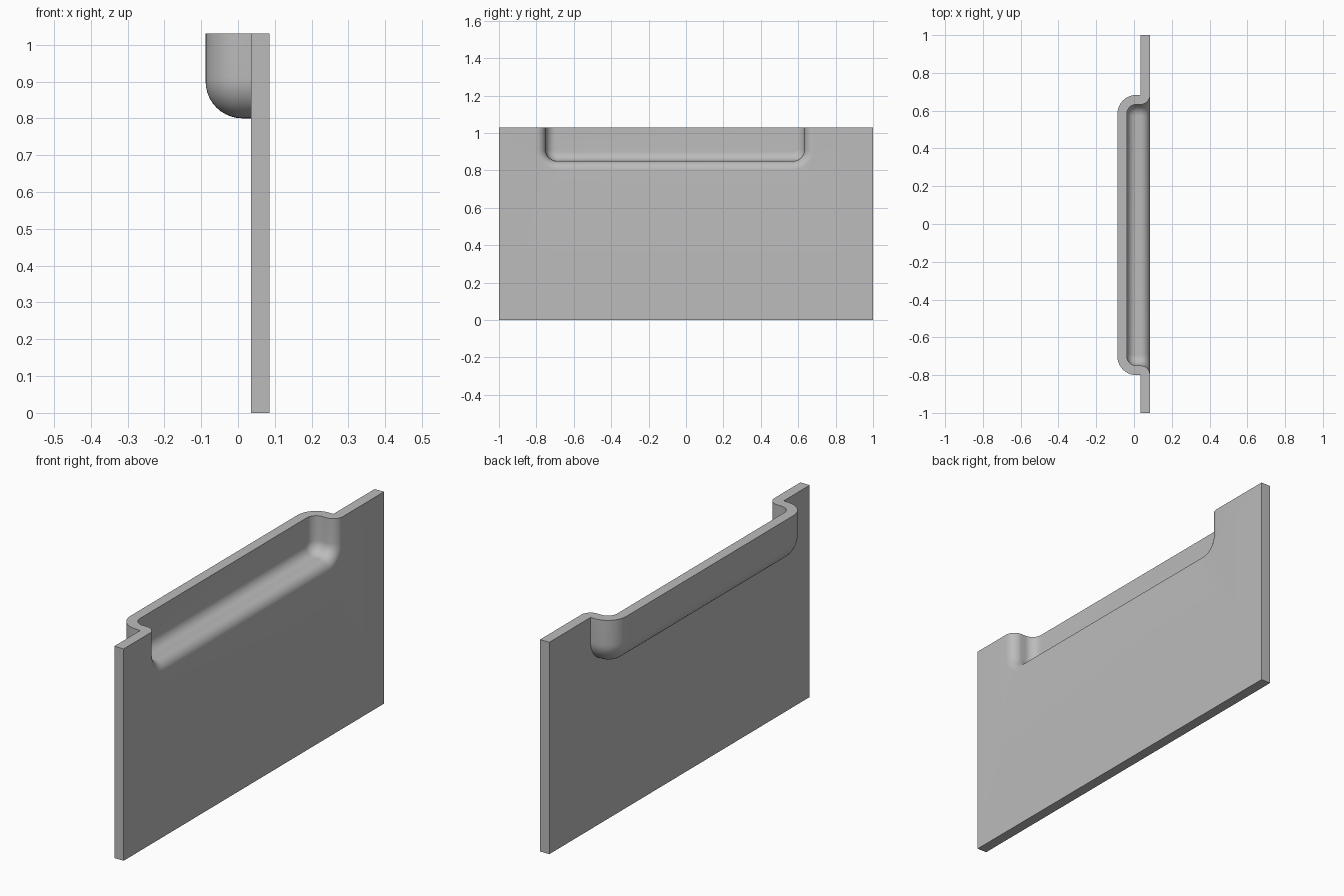
import bpy, bmesh
from math import sin, cos, pi, radians

cube = bpy.data.objects.get("Cube")
if cube:
    bpy.data.objects.remove(cube)

# Panel and pocket sizes
FRONT, BACK, TOP = 0.085, 0.035, 1.03
WALL = FRONT - BACK
Y0, Y1, Z0 = -0.80, 0.683, 0.80
CORNER, BEND, BEND_X = 0.11, 0.10, 0.012
STEPS = 10

grey = bpy.data.materials.new("grey")
grey.use_nodes = True
colour = (0.5, 0.5, 0.5, 1)
grey.diffuse_color = colour
grey.node_tree.nodes["Principled BSDF"].inputs["Base Color"].default_value = colour

bm = bmesh.new()


def quarter(steps=STEPS):
    return [pi / 2 * i / steps for i in range(steps + 1)]


def u_loop(x, inset):
    """Open U outline with rounded lower corners, inset from the pocket rim."""
    r = CORNER - inset
    lo, hi, base = Y0 + CORNER, Y1 - CORNER, Z0 + CORNER
    pts = [(Y0 + inset, TOP)]
    pts += [(lo - r * cos(a), base - r * sin(a)) for a in quarter()]
    pts += [(hi + r * sin(a), base - r * cos(a)) for a in quarter()]
    pts.append((Y1 - inset, TOP))
    return [bm.verts.new((x, y, z)) for y, z in pts]


def pocket_skin(profile):
    """Sweep a depth profile round the U and close the pocket's flat wall."""
    loops = [u_loop(x, d) for x, d in profile]
    for a, b in zip(loops, loops[1:]):
        for i in range(len(a) - 1):
            bm.faces.new((a[i], a[i + 1], b[i + 1], b[i]))
    bm.faces.new(loops[-1])
    return loops


# Hollow side: flared mouth, then rounded into the flat wall
inner = [(BACK + WALL * cos(a), WALL * sin(a)) for a in quarter()]
inner += [(BEND_X - (BEND - WALL) * sin(a), BEND - (BEND - WALL) * cos(a)) for a in quarter()]
# Bulging side: sharp where it meets the panel
outer = [(BACK, 0)]
outer += [(BEND_X - BEND * sin(a), BEND - BEND * cos(a)) for a in quarter()]
hollow, bulge = pocket_skin(inner), pocket_skin(outer)

# Flat panel faces around the pocket
front, back = [
    [bm.verts.new((x, y, z)) for y, z in ((-1, TOP), (-1, 0), (1, 0), (1, TOP))]
    for x in (FRONT, BACK)]
bm.faces.new(front + hollow[0][::-1])
bm.faces.new(back + bulge[0][::-1])
for i in range(3):
    bm.faces.new((front[i], front[i + 1], back[i + 1], back[i]))

# Top edge: one strip following the bend
front_path = [front[0]] + [l[0] for l in hollow] + [l[-1] for l in hollow[::-1]] + [front[3]]
back_path = [back[0]] + [l[0] for l in bulge] + [l[-1] for l in bulge[::-1]] + [back[3]]
bm.faces.new(front_path + back_path[::-1])

bmesh.ops.recalc_face_normals(bm, faces=bm.faces)
bmesh.ops.triangulate(bm, faces=[f for f in bm.faces if len(f.verts) > 4])
mesh = bpy.data.meshes.new("pocket_panel")
bm.to_mesh(mesh)
bm.free()
mesh.materials.append(grey)
panel = bpy.data.objects.new("pocket_panel", mesh)
bpy.context.collection.objects.link(panel)

bpy.ops.object.select_all(action='DESELECT')
panel.select_set(True)
bpy.context.view_layer.objects.active = panel
bpy.ops.object.shade_smooth_by_angle(angle=radians(30))
